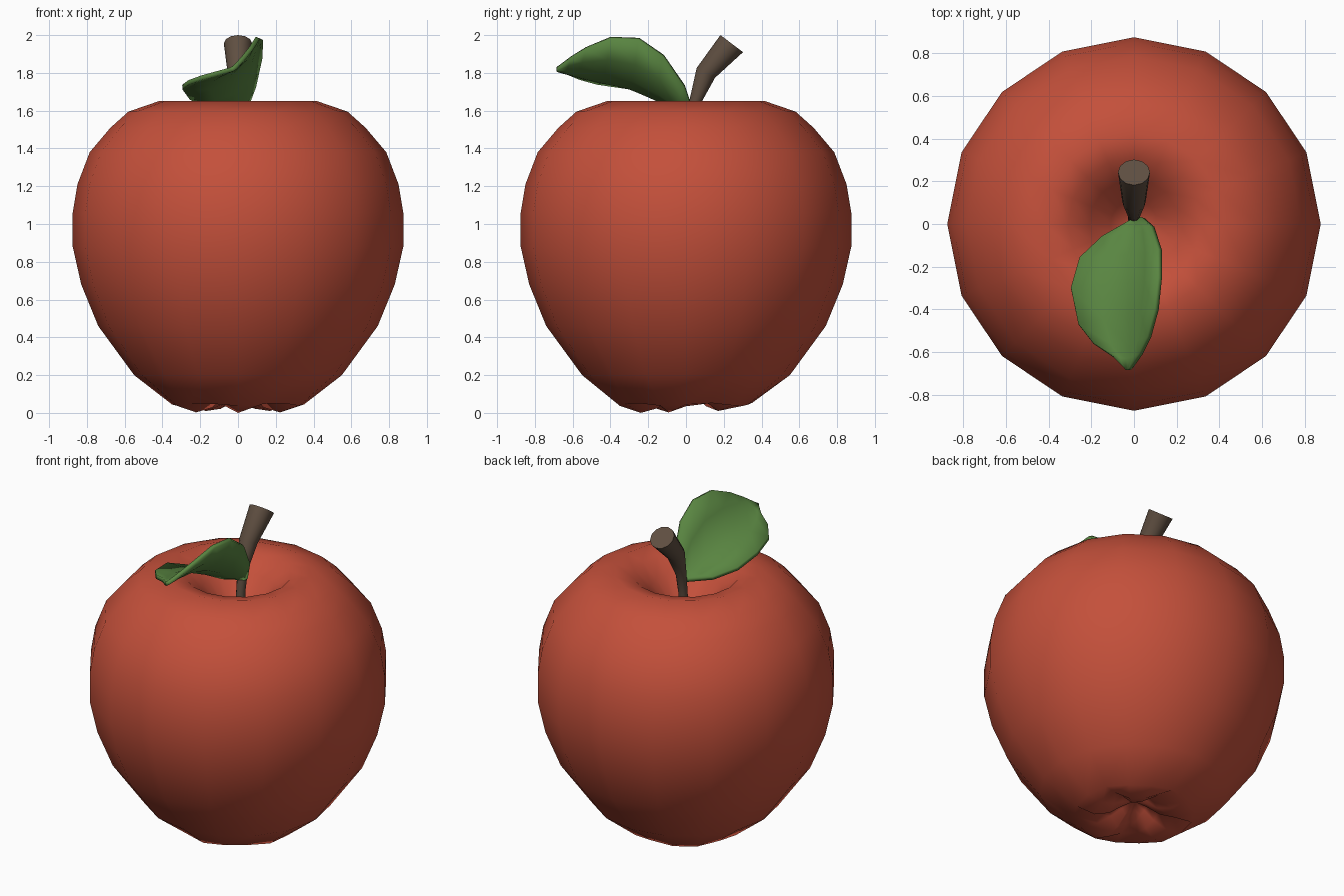
import bpy, bmesh, math
from mathutils import Vector

if "Cube" in bpy.data.objects:
    bpy.data.objects.remove(bpy.data.objects["Cube"])


def material(name, rgb):
    m = bpy.data.materials.new(name)
    m.diffuse_color = (*rgb, 1)
    m.use_nodes = True
    m.node_tree.nodes["Principled BSDF"].inputs["Base Color"].default_value = m.diffuse_color
    return m


RED = material("apple red", (0.55, 0.08, 0.043))
BROWN = material("stem brown", (0.115, 0.078, 0.053))
GREEN = material("leaf green", (0.10, 0.235, 0.053))


def finish(name, bm, mat, angle):
    bmesh.ops.recalc_face_normals(bm, faces=bm.faces)
    me = bpy.data.meshes.new(name)
    bm.to_mesh(me)
    bm.free()
    me.materials.append(mat)
    ob = bpy.data.objects.new(name, me)
    bpy.context.collection.objects.link(ob)
    bpy.ops.object.select_all(action='DESELECT')
    ob.select_set(True)
    bpy.context.view_layer.objects.active = ob
    bpy.ops.object.shade_smooth_by_angle(angle=math.radians(angle))
    return ob


def bridge(bm, rings, closed=True):
    for a, b in zip(rings, rings[1:]):
        n = len(a)
        for i in range(n if closed else n - 1):
            j = (i + 1) % n
            bm.faces.new((a[i], a[j], b[j], b[i]))


def fan(bm, ring, point):
    c = bm.verts.new(point)
    for i in range(len(ring)):
        bm.faces.new((ring[i - 1], ring[i], c))


# Apple body: 16-sided lathe (radius, height, lobe depth), five lobes underneath
profile = [(0.08, 0.10, 0.02), (0.15, 0.06, 0.035), (0.24, 0.035, 0.035),
           (0.35, 0.045, 0.008), (0.55, 0.20, 0), (0.74, 0.46, 0), (0.83, 0.68, 0),
           (0.875, 0.88, 0), (0.875, 1.06, 0), (0.85, 1.21, 0), (0.785, 1.38, 0),
           (0.675, 1.51, 0), (0.58, 1.595, 0), (0.42, 1.65, 0), (0.31, 1.625, 0),
           (0.21, 1.54, 0), (0.11, 1.43, 0), (0.05, 1.38, 0)]
bm = bmesh.new()
rings = []
for r, z, lobe in profile:
    ring = []
    for i in range(16):
        t = math.tau * i / 16
        h = z - lobe * math.cos(5 * (t + math.pi / 2))
        ring.append(bm.verts.new((r * math.cos(t), r * math.sin(t), h)))
    rings.append(ring)
bridge(bm, rings)
fan(bm, rings[0], (0, 0, 0.13))
fan(bm, rings[-1], (0, 0, 1.37))
finish("apple_body", bm, RED, 80)

# Stem: tapered tube leaning back, widening to the cut end (y, z, radius)
path = [(0.015, 1.34, 0.03), (0.03, 1.52, 0.027), (0.05, 1.65, 0.032),
        (0.105, 1.80, 0.055), (0.242, 1.955, 0.075)]
tilts = [0, 5, 12, 28, 37]
bm = bmesh.new()
rings = []
for (y, z, r), tilt in zip(path, tilts):
    a = math.radians(tilt)
    side = Vector((0, math.cos(a), -math.sin(a)))
    rings.append([bm.verts.new(Vector((0, y, z)) + r * (
        math.cos(math.tau * i / 12) * Vector((1, 0, 0))
        + math.sin(math.tau * i / 12) * side)) for i in range(12)])
bridge(bm, rings)
bm.faces.new(rings[0])
bm.faces.new(rings[-1])
finish("stem", bm, BROWN, 50)

# Leaf: folded blade, rows of left edge, midrib, right edge
rows = [((0.0, 0.03, 1.60), (0.02, 0.03, 1.595), (0.04, 0.03, 1.61)),
        ((-0.15, -0.06, 1.62), (0.0, -0.05, 1.63), (0.085, -0.01, 1.73)),
        ((-0.255, -0.16, 1.67), (-0.02, -0.15, 1.70), (0.12, -0.12, 1.89)),
        ((-0.295, -0.30, 1.725), (-0.03, -0.28, 1.765), (0.12, -0.25, 1.98)),
        ((-0.26, -0.47, 1.75), (-0.04, -0.43, 1.80), (0.105, -0.40, 1.985)),
        ((-0.19, -0.56, 1.775), (-0.035, -0.56, 1.815), (0.07, -0.53, 1.93)),
        ((-0.10, -0.62, 1.80), (-0.03, -0.63, 1.82), (0.03, -0.61, 1.88)),
        ((-0.045, -0.675, 1.815), (-0.03, -0.685, 1.82), (-0.015, -0.675, 1.83))]
bm = bmesh.new()
rings = []
for left, mid, right in rows:
    l, m, r = Vector(left), Vector(mid), Vector(right)
    ctrl = 2 * m - (l + r) / 2
    rings.append([bm.verts.new((1 - t) ** 2 * l + 2 * t * (1 - t) * ctrl + t * t * r)
                  for t in (0, 0.25, 0.5, 0.75, 1)])
bridge(bm, rings, closed=False)
leaf = finish("leaf", bm, GREEN, 60)
solid = leaf.modifiers.new("thickness", 'SOLIDIFY')
solid.thickness = 0.025
solid.offset = 0
